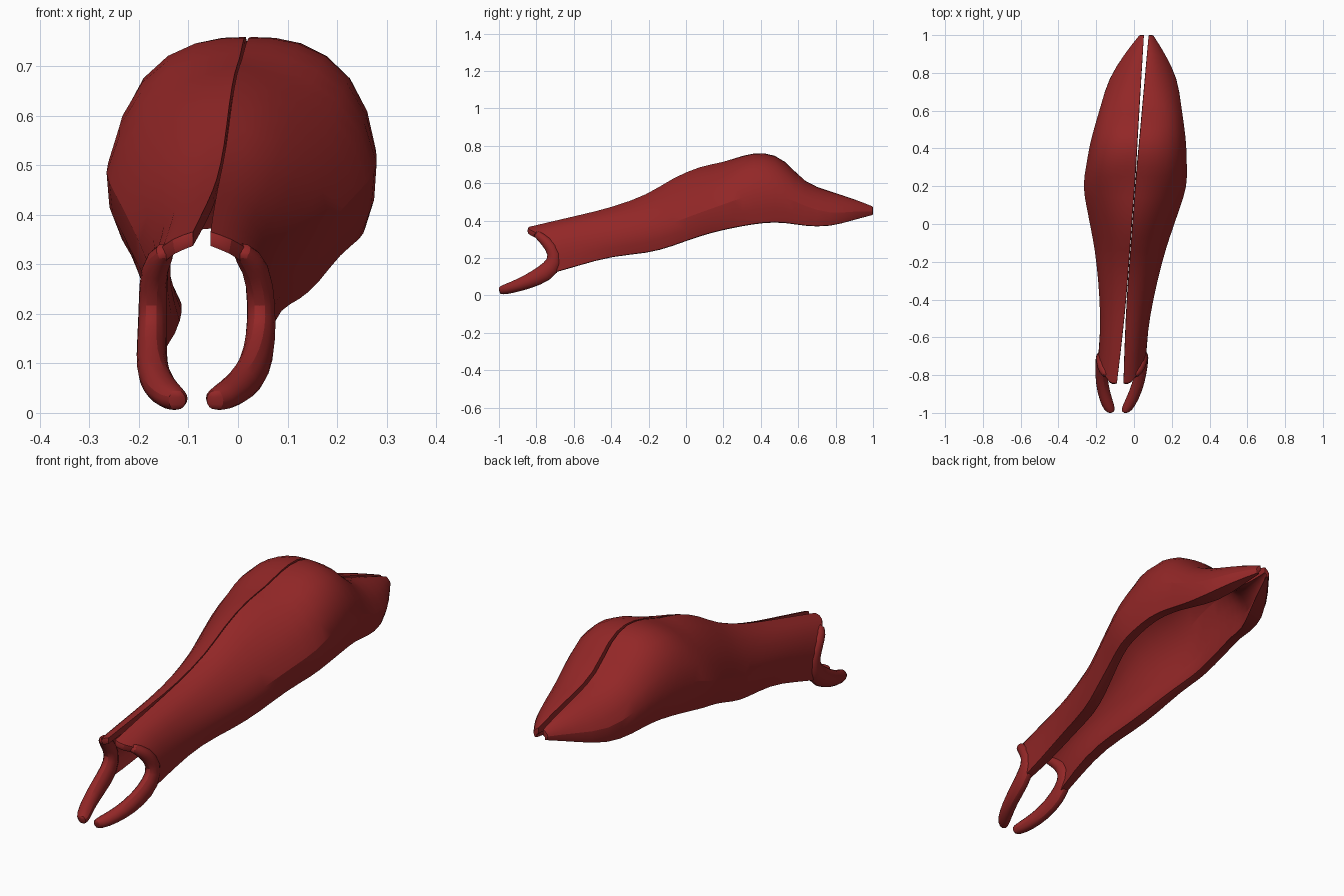
import bpy, bmesh
from mathutils import Vector

if "Cube" in bpy.data.objects:
    bpy.data.objects.remove(bpy.data.objects["Cube"])

red = bpy.data.materials.new("dark red")
red.diffuse_color = (0.29, 0.02, 0.02, 1)
red.use_nodes = True
red.node_tree.nodes["Principled BSDF"].inputs["Base Color"].default_value = red.diffuse_color

# half cross-sections: y, top z, then x,z of crown, shoulder, widest point, lower rim
SECTIONS = [
    (-.71, .365, .06, .352, .10, .325, .132, .26, .125, .105),
    (-.57, .43, .06, .412, .10, .37, .132, .28, .12, .16),
    (-.40, .47, .06, .45, .11, .40, .152, .30, .125, .21),
    (-.20, .54, .07, .52, .13, .46, .19, .34, .15, .225),
    (-.08, .625, .07, .60, .145, .52, .22, .38, .18, .26),
    (.08, .695, .08, .67, .18, .59, .27, .44, .21, .32),
    (.20, .71, .09, .695, .20, .645, .305, .48, .245, .35),
    (.30, .75, .10, .745, .215, .695, .285, .52, .245, .37),
    (.42, .77, .105, .77, .22, .695, .27, .54, .24, .39),
    (.53, .73, .10, .72, .19, .665, .25, .53, .215, .39),
    (.63, .60, .08, .60, .16, .58, .228, .48, .20, .37),
    (.77, .555, .06, .56, .13, .52, .196, .43, .175, .365),
    (.90, .515, .045, .515, .08, .495, .118, .45, .10, .405),
    (1.0, .475, .015, .475, .028, .465, .04, .45, .03, .43),
]
# the front edge is cut back into a notch: y shift per profile point
NOTCH = (-.14, -.14, -.07, 0, -.05)


def gap(y):
    """Half-width of the seam between the halves."""
    if y > .3:
        return .002 + .015 * (y - .3)
    return .0008 + max(0, -.45 - y) * .04


def wall(y, i):
    """Wall thickness: heavier along the lower front walls and the rear tip."""
    if y > .7:
        return .09
    return .062 if i > 2 and y < 0 else .045 if i > 2 else .036


def loft(name, rings, side, sharp=()):
    """Skin closed rings; caps pair opposite ring points; sharp lines are creased."""
    bm = bmesh.new()
    crease = bm.edges.layers.float.new("crease_edge")
    rows = []
    for ring in rings:
        # the seam line runs slightly askew
        rows.append([bm.verts.new((side * p.x - .01 + .075 * p.y, p.y, p.z)) for p in ring])
    n = len(rows[0])
    for a, b in zip(rows, rows[1:]):
        for i in range(n):
            j = (i + 1) % n
            bm.faces.new((a[i], a[j], b[j], b[i]))
        for i in sharp:
            bm.edges.get((a[i], b[i]))[crease] = .85
    for r in (rows[0], rows[-1]):
        for i in range(n // 2 - 1):
            bm.faces.new((r[i], r[i + 1], r[n - 2 - i], r[n - 1 - i]))
        if sharp:
            for i in range(n):
                bm.edges.get((r[i], r[(i + 1) % n]))[crease] = .85
    bmesh.ops.recalc_face_normals(bm, faces=bm.faces)
    me = bpy.data.meshes.new(name)
    bm.to_mesh(me)
    bm.free()
    me.materials.append(red)
    ob = bpy.data.objects.new(name, me)
    bpy.context.collection.objects.link(ob)
    mod = ob.modifiers.new("round", 'SUBSURF')
    mod.levels = mod.render_levels = 1
    bpy.context.view_layer.objects.active = ob
    ob.select_set(True)
    bpy.ops.object.shade_smooth_by_angle(angle=.8)
    ob.select_set(False)
    return ob


# vaulted shell rings: outer profile plus a thickness offset inward
shell = []
for k, s in enumerate(SECTIONS):
    y, zt, zb = s[0], s[1], s[9]
    xs = (0, s[2], s[4], s[6], s[8])
    zs = (zt, s[3], s[5], s[7], zb)
    outer, inner = [], []
    for i in range(5):
        py = y + (NOTCH[i] if k == 0 else 0)
        g = gap(py)
        p = Vector((max(xs[i], g), py, zs[i]))
        d = Vector((g, py, zb)) - p
        outer.append(p)
        t = .03 if k == 0 else wall(y, i)
        inner.append(p + d.normalized() * min(t, d.length * (.6 if y > .7 else .45)))
    shell.append(outer + inner[::-1])

# front prong path: x, y, z, half-width, half-height
PRONG = [
    (.072, -.81, .335, .024, .016), (.106, -.75, .295, .025, .028),
    (.110, -.695, .22, .026, .034), (.110, -.715, .145, .028, .048),
    (.105, -.80, .092, .029, .041), (.085, -.89, .055, .031, .031),
    (.054, -.965, .032, .030, .026), (.035, -1.0, .024, .022, .018),
]
pts = [Vector(p[:3]) for p in PRONG]
prong = []
for i, p in enumerate(pts):
    t = (pts[min(i + 1, len(pts) - 1)] - pts[max(i - 1, 0)])
    t.x *= .3
    t.normalize()
    a = (Vector((1, 0, 0)) - t * t.x).normalized()
    b = t.cross(a)
    w, h = PRONG[i][3] * 1.1, PRONG[i][4] * 1.1
    prong.append([p + a * w * c + b * h * s for c, s in
                  ((.4, 1), (1, .4), (1, -.4), (.4, -1), (-.4, -1), (-1, -.4), (-1, .4), (-.4, 1))])

for side, label in ((1, "right"), (-1, "left")):
    loft(label + "_shell", shell, side, sharp=(0, 4, 5, 9))
    loft(label + "_front_prong", prong, side)
